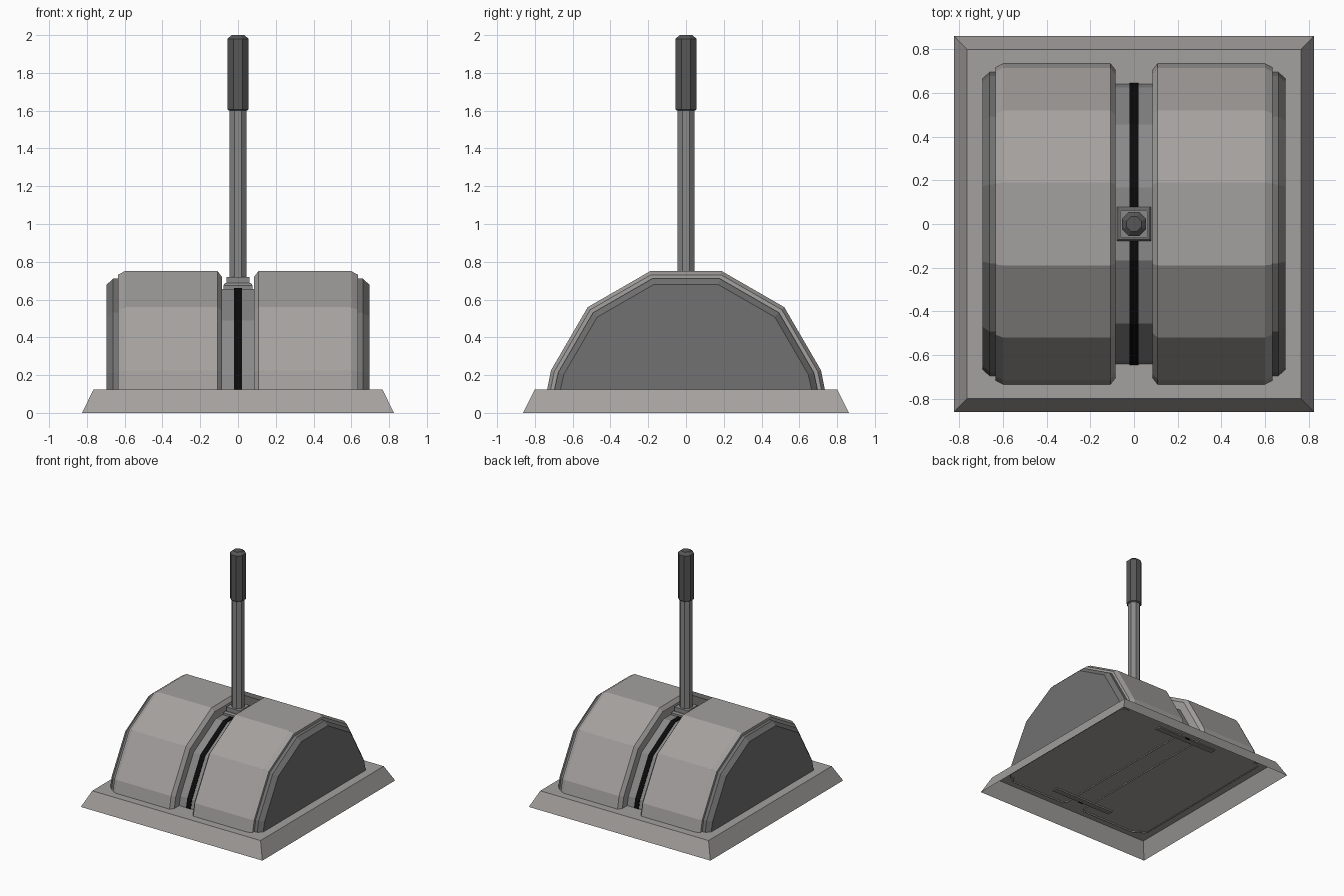
import bpy, bmesh, math

if "Cube" in bpy.data.objects:
    bpy.data.objects.remove(bpy.data.objects["Cube"])


def mat(name, r, g, b):
    m = bpy.data.materials.new(name)
    m.diffuse_color = (r, g, b, 1)
    m.use_nodes = True
    m.node_tree.nodes["Principled BSDF"].inputs["Base Color"].default_value = m.diffuse_color
    return m


LIGHT = mat("warm light grey", 0.37, 0.355, 0.345)
DARK = mat("dark grey", 0.165, 0.165, 0.165)
METAL = mat("steel grey", 0.25, 0.25, 0.25)
GRIP = mat("grip charcoal", 0.095, 0.095, 0.095)
BLACK = mat("slot black", 0.003, 0.003, 0.003)


def finish(name, bm, material):
    bmesh.ops.remove_doubles(bm, verts=bm.verts, dist=1e-5)
    bmesh.ops.recalc_face_normals(bm, faces=bm.faces)
    me = bpy.data.meshes.new(name)
    bm.to_mesh(me)
    bm.free()
    me.materials.append(material)
    ob = bpy.data.objects.new(name, me)
    bpy.context.collection.objects.link(ob)
    return ob


def skin(name, rings, material, closed=False, first=False, last=False, ends=False):
    """Bridge successive rings of points; optionally cap first/last ring, or the open strip ends."""
    bm = bmesh.new()
    vs = [[bm.verts.new(p) for p in r] for r in rings]
    n = len(rings[0])
    for a, b in zip(vs, vs[1:]):
        for i in range(n if closed else n - 1):
            j = (i + 1) % n
            bm.faces.new((a[i], a[j], b[j], b[i]))
    if first:
        bm.faces.new(vs[0])
    if last:
        bm.faces.new(vs[-1])
    if ends:
        bm.faces.new([r[0] for r in vs[:-1]])
        bm.faces.new([r[-1] for r in vs[:-1]])
    return finish(name, bm, material)


def arch(x, s, bottom=0.115):
    """Faceted half-drum outline at position x, scaled by s."""
    half = [(0.715, 0.225), (0.52, 0.56), (0.19, 0.75)]
    pts = [(0.737 * s, bottom)] + [(y * s, z * s) for y, z in half]
    return [(x, y, z) for y, z in pts] + [(x, -y, z) for y, z in reversed(pts)]


def rect(hx, hy, z):
    return [(-hx, -hy, z), (hx, -hy, z), (hx, hy, z), (-hx, hy, z)]


def octagon(flat, z):
    r = flat / math.cos(math.pi / 8)
    return [(r * math.cos(math.pi / 8 + k * math.pi / 4),
             r * math.sin(math.pi / 8 + k * math.pi / 4), z) for k in range(8)]


# Sloped base, hollow underneath
skin("base", [rect(0.825, 0.862, 0), rect(0.765, 0.80, 0.125)], LIGHT, closed=True, last=True)

# Two half-drum housings with stepped dark end caps
for side, sx in (("right", 1), ("left", -1)):
    skin(side + "_housing", [arch(sx * x, s) for x, s in
         ((0.085, 0.96), (0.108, 1), (0.60, 1), (0.635, 0.975), (0.635, 0.93))],
         LIGHT, first=True)
    skin(side + "_end_cap", [arch(sx * x, s) for x, s in
         ((0.63, 0.947), (0.662, 0.947), (0.695, 0.905))], DARK, last=True)

# Recessed curved track between the housings, with a black slot
band = [(-0.28, 0.81), (-0.28, 0.875), (0.28, 0.875), (0.28, 0.81), (-0.28, 0.81)]
skin("centre_track", [arch(x, s) for x, s in band], METAL, ends=True)
slot = [(-0.021, 0.87), (-0.021, 0.88), (0.021, 0.88), (0.021, 0.87), (-0.021, 0.87)]
skin("lever_slot", [arch(x, s, 0.112) for x, s in slot], BLACK, ends=True)

# Lever: stepped square collar, stem and grip
skin("lever_collar", [rect(h, h, z) for h, z in
     ((0.078, 0.64), (0.078, 0.675), (0.068, 0.687), (0.062, 0.687), (0.062, 0.72))],
     METAL, closed=True, first=True, last=True)
skin("lever_stem", [octagon(0.045, 0.70), octagon(0.045, 1.61)], METAL,
     closed=True, first=True, last=True)
skin("lever_grip", [octagon(f, z) for f, z in
     ((0.048, 1.60), (0.056, 1.607), (0.056, 1.98), (0.034, 2.0))],
     GRIP, closed=True, first=True, last=True)
